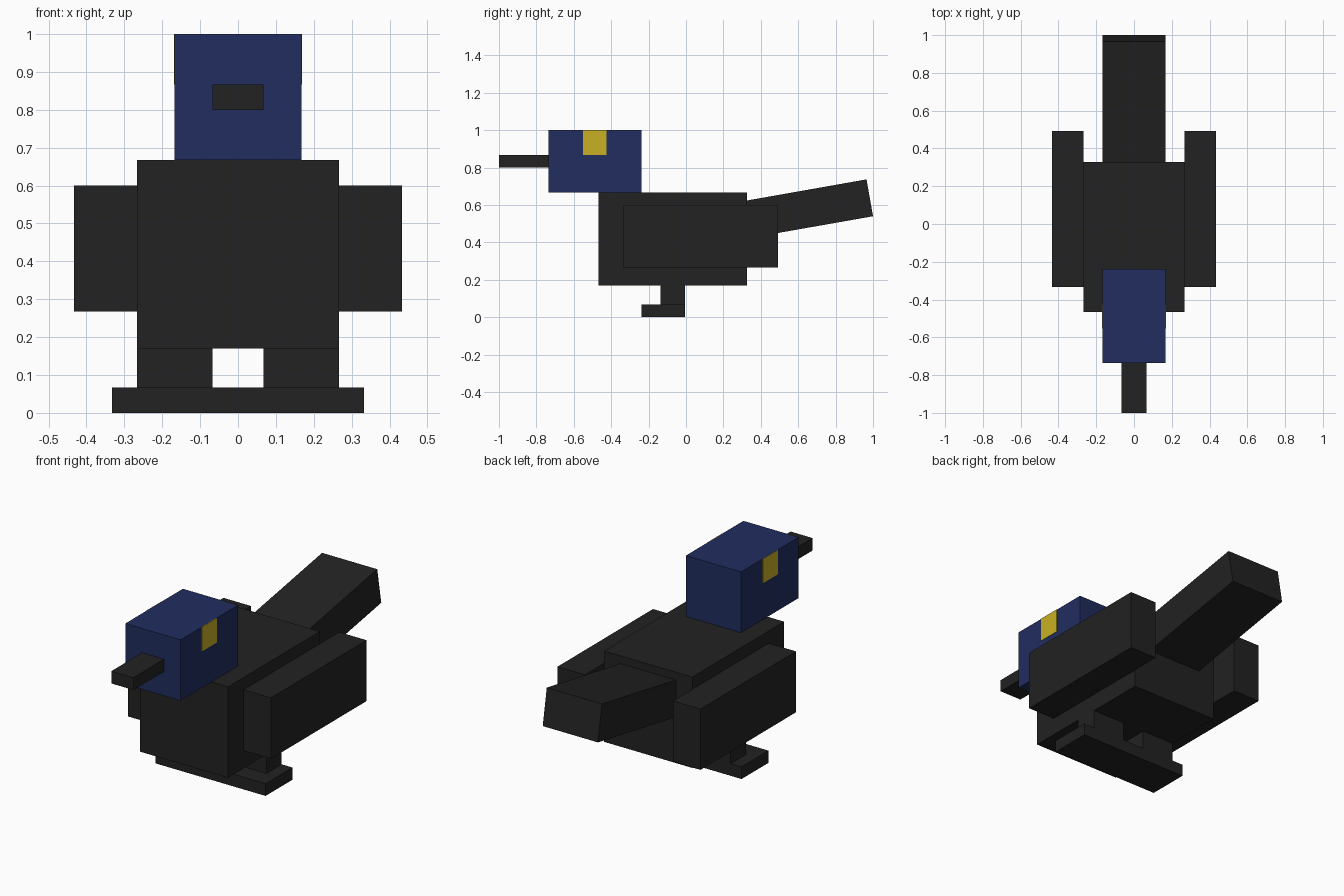
import bpy
import bmesh
from math import radians
from mathutils import Matrix, Vector

default = bpy.data.objects.get("Cube")
if default:
    bpy.data.objects.remove(default, do_unlink=True)


def make_material(name, color):
    mat = bpy.data.materials.new(name)
    mat.use_nodes = True
    mat.diffuse_color = (*color, 1)
    bsdf = next(n for n in mat.node_tree.nodes if n.type == "BSDF_PRINCIPLED")
    bsdf.inputs["Base Color"].default_value = (*color, 1)
    return mat


black = make_material("feather black", (0.016, 0.016, 0.016))
blue = make_material("head blue", (0.0152, 0.026, 0.112))
yellow = make_material("eye yellow", (0.58, 0.434, 0.018))


def box(name, low, high, mat):
    """Flat-shaded box between two corners, with its origin at the low corner's centre line."""
    low, high = Vector(low), Vector(high)
    bm = bmesh.new()
    bmesh.ops.create_cube(bm, size=1)
    bmesh.ops.transform(bm, verts=bm.verts, matrix=Matrix.Translation((low + high) / 2)
                        @ Matrix.Diagonal((*(high - low), 1)))
    mesh = bpy.data.meshes.new(name)
    bm.to_mesh(mesh)
    bm.free()
    mesh.materials.append(mat)
    obj = bpy.data.objects.new(name, mesh)
    bpy.context.collection.objects.link(obj)
    return obj


def pair(name, low, high, mat):
    """Box on the left (+x) and its mirror on the right."""
    box("left_" + name, low, high, mat)
    box("right_" + name, (-high[0], low[1], low[2]), (-low[0], high[1], high[2]), mat)


# Torso, head and beak
box("body", (-0.267, -0.467, 0.17), (0.267, 0.327, 0.667), black)
box("head", (-0.167, -0.735, 0.667), (0.167, -0.238, 1), blue)
box("beak", (-0.067, -1, 0.8), (0.067, -0.735, 0.867), black)

# Eyes as thin plates on the sides of the head
pair("eye", (0.165, -0.552, 0.867), (0.169, -0.425, 1), yellow)

# Wings, legs and feet
pair("wing", (0.267, -0.333, 0.267), (0.433, 0.493, 0.6), black)
pair("leg", (0.067, -0.137, 0.067), (0.267, -0.005, 0.17), black)
pair("foot", (0, -0.237, 0), (0.333, -0.005, 0.067), black)

# Tail, raised at the back and pivoting on its far lower edge
tail = box("tail", (-0.167, -0.74, 0), (0.167, 0, 0.2), black)
tail.location = (0, 1, 0.54)
tail.rotation_euler.x = radians(10)
